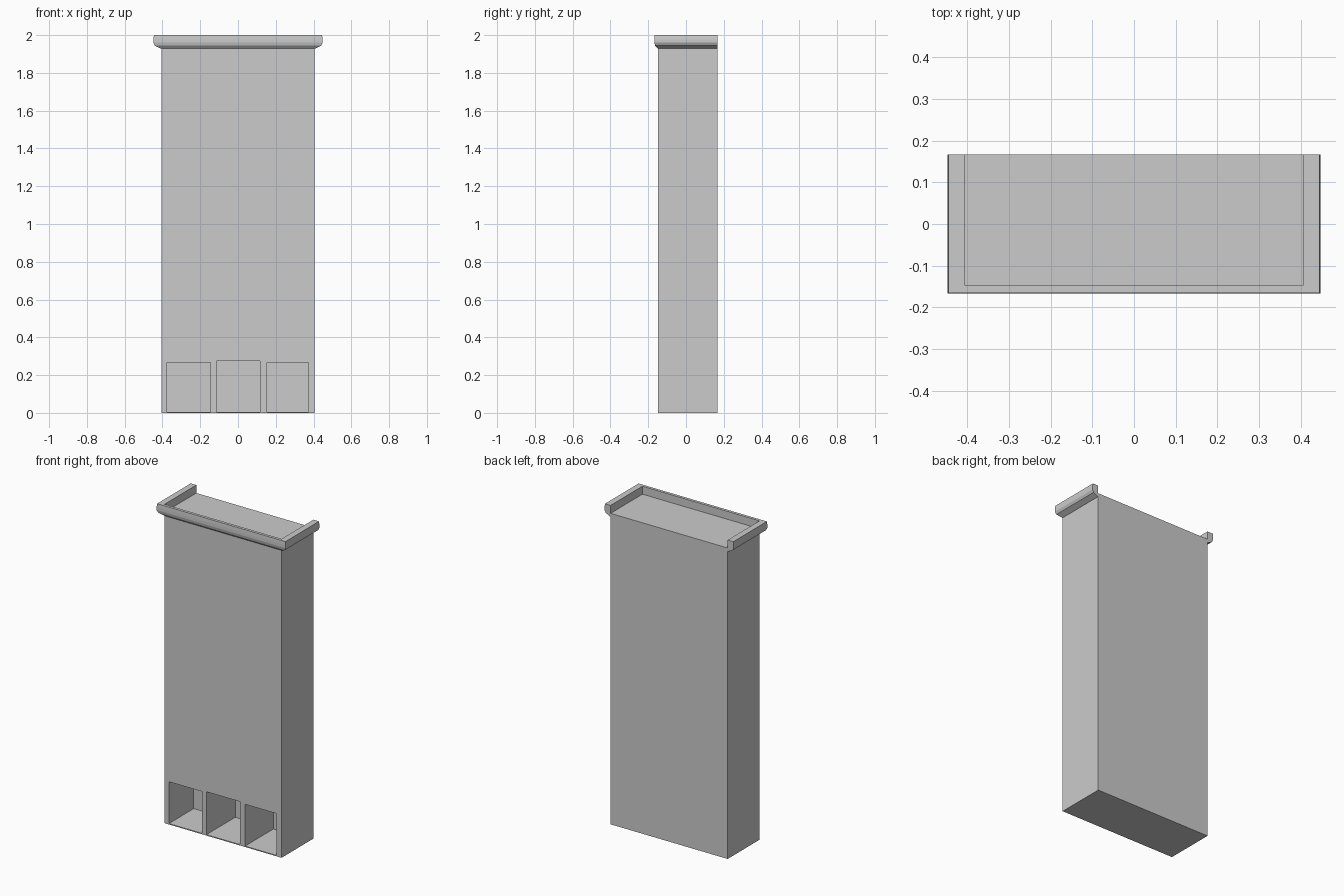
import bpy, bmesh

if "Cube" in bpy.data.objects:
    bpy.data.objects.remove(bpy.data.objects["Cube"])

X, Y0, Y1, TOP = 0.406, -0.148, 0.167, 1.95


def make_object(name, bm):
    bmesh.ops.recalc_face_normals(bm, faces=bm.faces)
    mesh = bpy.data.meshes.new(name)
    bm.to_mesh(mesh)
    bm.free()
    ob = bpy.data.objects.new(name, mesh)
    bpy.context.collection.objects.link(ob)
    return ob


def box(name, x0, x1, y0, y1, z0, z1):
    bm = bmesh.new()
    bmesh.ops.create_cube(bm, size=1)
    for v in bm.verts:
        v.co = ((x0 + x1) / 2 + v.co.x * (x1 - x0),
                (y0 + y1) / 2 + v.co.y * (y1 - y0),
                (z0 + z1) / 2 + v.co.z * (z1 - z0))
    return make_object(name, bm)


# Tall solid body
body = box("pillar_body", -X, X, Y0, Y1, 0, TOP)

# Three open niches along the foot: left, right, depth, top
niches = [(-0.375, -0.146, 0.245, 0.268),
          (-0.115, 0.117, 0.285, 0.275),
          (0.153, 0.372, 0.28, 0.268)]
for i, (a, b, depth, top) in enumerate(niches):
    cutter = box(f"niche_cutter_{i + 1}", a, b, Y0 - 0.1, Y0 + depth, 0.006, top)
    cutter.hide_render = True
    cutter.hide_set(True)
    mod = body.modifiers.new(f"niche_{i + 1}", 'BOOLEAN')
    mod.operation = 'DIFFERENCE'
    mod.solver = 'EXACT'
    mod.object = cutter

# Cornice rim: moulded profile swept around both sides and the front
profile = [(0.0, 1.928), (0.05, 1.928), (0.8, 1.944), (1.0, 1.96),
           (1.0, 1.978), (0.93, 2.0), (0.0, 2.0)]
SIDE, FRONT = 0.042, 0.019
bm = bmesh.new()
rings = []
for sx, y, is_front in [(-1, Y1, 0), (-1, Y0, 1), (1, Y0, 1), (1, Y1, 0)]:
    rings.append([bm.verts.new((sx * (X + SIDE * o), y - FRONT * o * is_front, z))
                  for o, z in profile])
n = len(profile)
for r0, r1 in zip(rings, rings[1:]):
    for i in range(n):
        j = (i + 1) % n
        bm.faces.new((r0[i], r0[j], r1[j], r1[i]))
bm.faces.new(rings[0])
bm.faces.new(rings[-1])
make_object("cornice_rim", bm)
